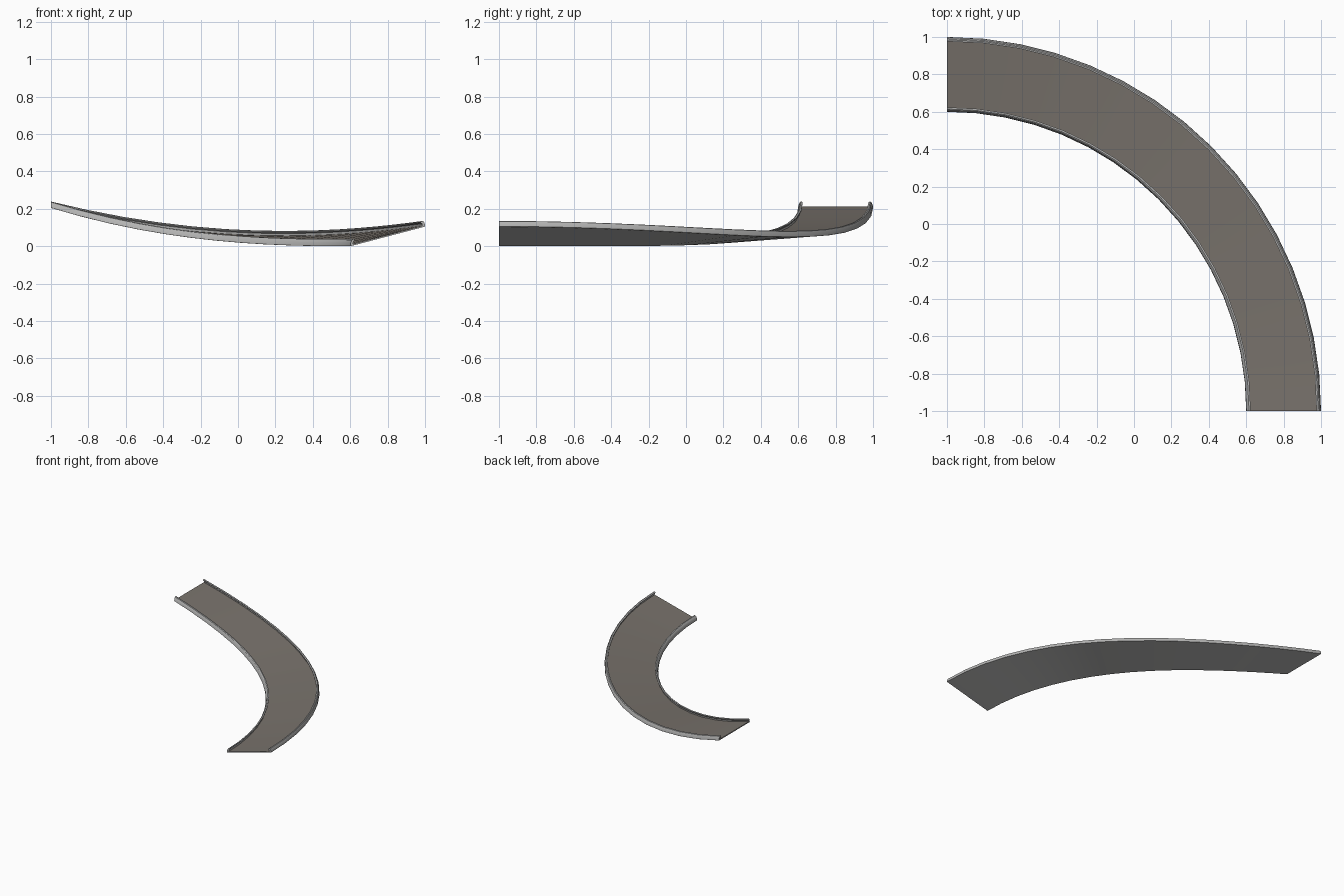
import bpy, bmesh, math

if "Cube" in bpy.data.objects:
    bpy.data.objects.remove(bpy.data.objects["Cube"])

SEGMENTS = 16          # facets along the quarter turn
CX, CY = -1.0, -1.0    # centre of the turn
R_IN, R_OUT = 1.6, 2.0


def material(name, rgb):
    m = bpy.data.materials.new(name)
    m.diffuse_color = (*rgb, 1.0)
    m.use_nodes = True
    m.node_tree.nodes["Principled BSDF"].inputs["Base Color"].default_value = m.diffuse_color
    return m


def base_height(r, t):
    """Banked at the low end, level at the raised end."""
    climb = 0.205 * (1 - math.cos(t)) ** 2.4
    bank = 0.105 * math.cos(t) ** 2.7
    return climb + bank * (r - R_IN) / (R_OUT - R_IN)


def sweep(name, profile, mats):
    """Sweep a closed (radius, height) profile around the turn."""
    bm = bmesh.new()
    rings = []
    for i in range(SEGMENTS + 1):
        t = math.pi / 2 * i / SEGMENTS
        rings.append([bm.verts.new((CX + r * math.cos(t), CY + r * math.sin(t),
                                    base_height(r, t) + h)) for r, h in profile])
    n = len(profile)
    for a, b in zip(rings, rings[1:]):
        for k in range(n):
            bm.faces.new((a[k], a[(k + 1) % n], b[(k + 1) % n], b[k]))
    bm.faces.new(rings[0])
    bm.faces.new(rings[-1][::-1])
    bmesh.ops.recalc_face_normals(bm, faces=bm.faces[:])
    # Second material, if any, goes on everything that does not face up
    if len(mats) > 1:
        for f in bm.faces:
            f.material_index = 0 if f.normal.z > 0.5 else 1
    me = bpy.data.meshes.new(name)
    bm.to_mesh(me)
    bm.free()
    for m in mats:
        me.materials.append(m)
    ob = bpy.data.objects.new(name, me)
    bpy.context.collection.objects.link(ob)
    bpy.ops.object.select_all(action='DESELECT')
    ob.select_set(True)
    bpy.context.view_layer.objects.active = ob
    bpy.ops.object.shade_smooth_by_angle(angle=math.radians(30))
    return ob


asphalt = material("warm grey road", (0.19, 0.17, 0.15))
metal = material("light grey metal", (0.46, 0.46, 0.455))

# Thin road deck between the kerb rails, bare metal underneath
sweep("road_deck", [(R_IN + 0.001, 0), (R_OUT - 0.001, 0),
                    (R_OUT - 0.012, 0.008), (R_IN + 0.012, 0.008)], [asphalt, metal])

# Kerb rails leaning inward; offsets measured inward from each road edge
rail = [(0, 0.001), (0.002, 0.018), (0.009, 0.031), (0.015, 0.034),
        (0.024, 0.032), (0.024, 0.027), (0.017, 0.020), (0.014, 0.001)]
sweep("inner_rail", [(R_IN + d, h) for d, h in rail], [metal])
sweep("outer_rail", [(R_OUT - d, h) for d, h in rail], [metal])
